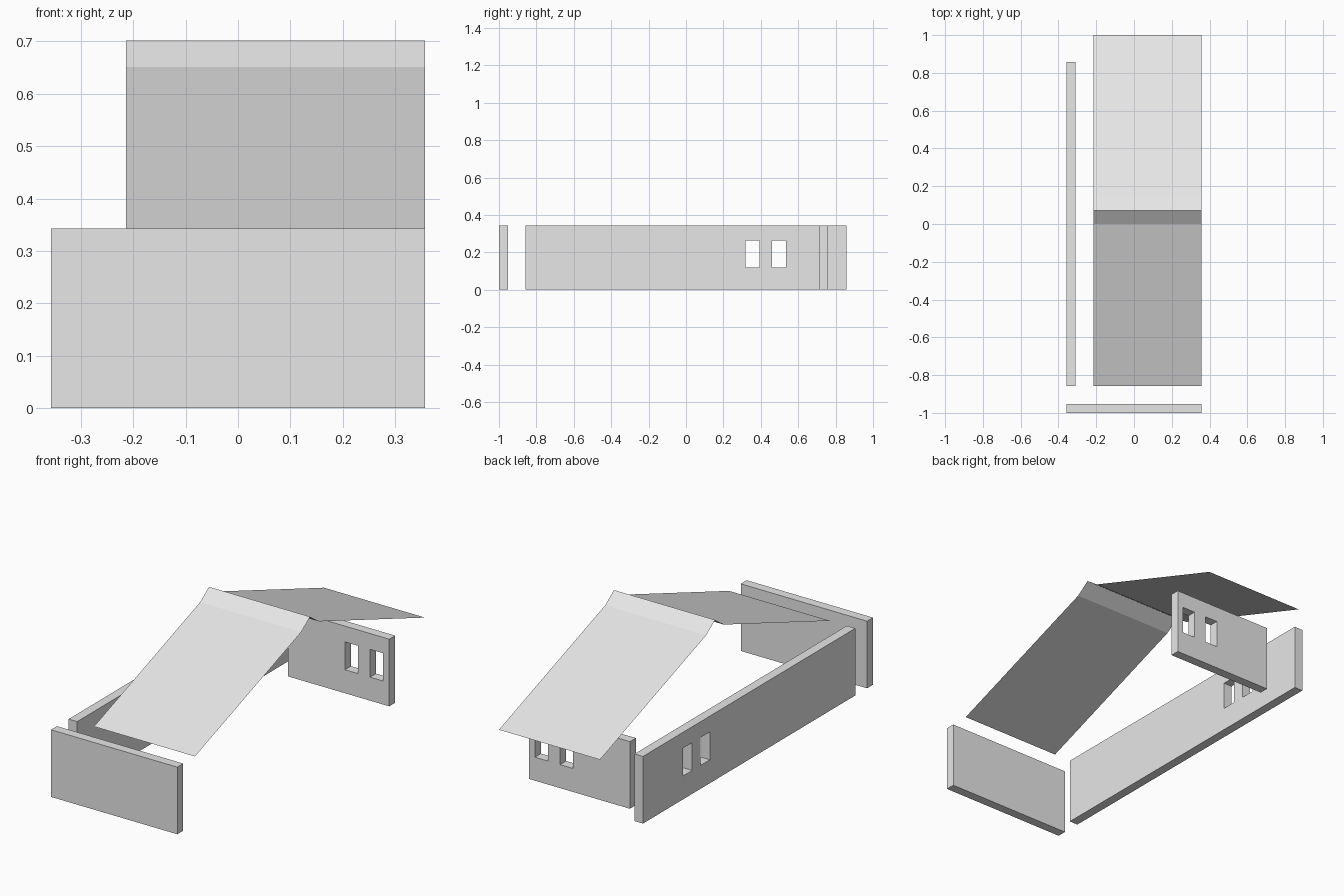
import bpy, bmesh
from mathutils import Vector

if "Cube" in bpy.data.objects:
    bpy.data.objects.remove(bpy.data.objects["Cube"])

plaster = bpy.data.materials.new("light_grey")
plaster.diffuse_color = (0.8, 0.8, 0.8, 1)
plaster.use_nodes = True
plaster.node_tree.nodes["Principled BSDF"].inputs["Base Color"].default_value = plaster.diffuse_color

H, T = 0.343, 0.048            # wall height and thickness
SILL, HEAD = 0.12, 0.262       # window bottom and top
X0, X1 = -0.214, 0.357         # width of roof and back wall


def finish(name, bm):
    mesh = bpy.data.meshes.new(name)
    bm.to_mesh(mesh)
    bm.free()
    mesh.materials.append(plaster)
    obj = bpy.data.objects.new(name, mesh)
    bpy.context.collection.objects.link(obj)


def wall(name, start, end, place, push, windows=()):
    """Grid of wall panels with window cells left out, extruded to thickness."""
    bm = bmesh.new()
    us = sorted([start, end] + [u for w in windows for u in w])
    zs = [0, SILL, HEAD, H] if windows else [0, H]
    for u0, u1 in zip(us, us[1:]):
        for z0, z1 in zip(zs, zs[1:]):
            if (u0, u1) in windows and z0 == SILL:
                continue
            corners = ((u0, z0), (u1, z0), (u1, z1), (u0, z1))
            bm.faces.new([bm.verts.new(place(u, z)) for u, z in corners])
    bmesh.ops.remove_doubles(bm, verts=bm.verts[:], dist=0.0005)
    out = bmesh.ops.extrude_face_region(bm, geom=bm.faces[:], use_keep_orig=True)
    moved = [v for v in out["geom"] if isinstance(v, bmesh.types.BMVert)]
    bmesh.ops.translate(bm, verts=moved, vec=Vector(push))
    bmesh.ops.recalc_face_normals(bm, faces=bm.faces[:])
    finish(name, bm)


def sheet(name, profile):
    """Thin sheet: a (y, z) profile swept across the roof width, facing up."""
    bm = bmesh.new()
    rows = [[bm.verts.new((x, y, z)) for x in (X0, X1)] for y, z in profile]
    for a, b in zip(rows, rows[1:]):
        bm.faces.new((a[0], a[1], b[1], b[0]))
    finish(name, bm)


# Walls
wall("front_wall", -0.357, 0.357, lambda u, z: (u, -1, z), (0, T, 0))
wall("left_wall", -0.857, 0.857, lambda u, z: (-0.357, u, z), (T, 0, 0),
     [(0.318, 0.392), (0.46, 0.535)])
wall("back_wall", X0, X1, lambda u, z: (u, 0.711, z), (0, T, 0),
     [(0.107, 0.18), (0.249, 0.322)])

# Roof slopes and raised ridge cap
sheet("front_roof", [(-0.857, H), (0, 0.651)])
sheet("ridge_cap", [(0, 0.651), (0.0715, 0.702), (0.143, 0.651)])
sheet("back_roof", [(0.143, 0.651), (1, H)])
